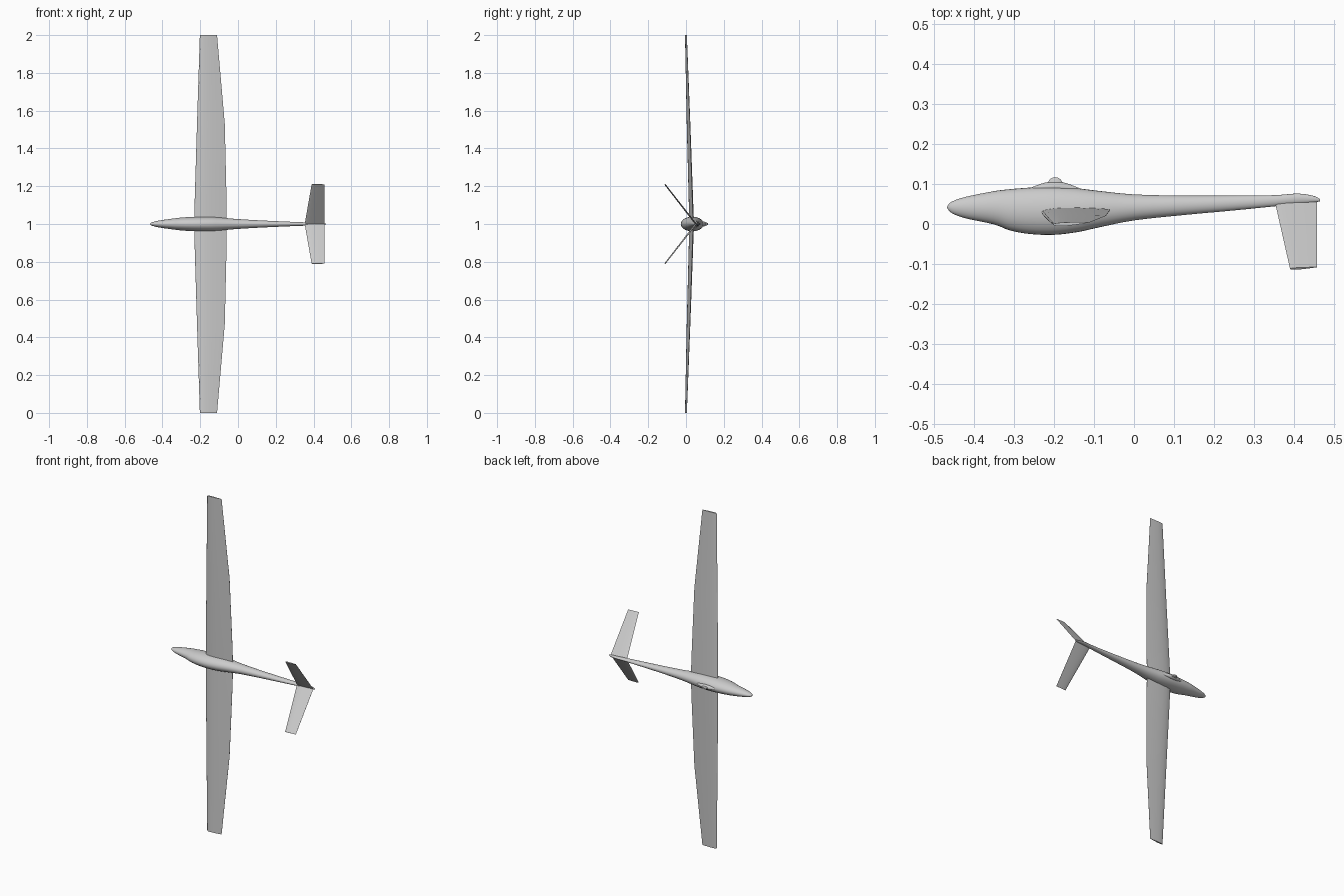
import bpy, bmesh, math

cube = bpy.data.objects.get("Cube")
if cube:
    bpy.data.objects.remove(cube, do_unlink=True)


def material(name, rgb):
    m = bpy.data.materials.new(name)
    m.use_nodes = True
    m.diffuse_color = (*rgb, 1)
    m.node_tree.nodes["Principled BSDF"].inputs["Base Color"].default_value = (*rgb, 1)
    return m


WHITE = material("glider white", (0.6, 0.6, 0.6))
MID = 1.0  # height of the symmetry plane


def loft(name, rings, angle=40):
    """Skin a list of equal closed rings and cap both ends."""
    bm = bmesh.new()
    rows = [[bm.verts.new(p) for p in ring] for ring in rings]
    n = len(rows[0])
    for a, b in zip(rows, rows[1:]):
        for i in range(n):
            j = (i + 1) % n
            bm.faces.new((a[i], a[j], b[j], b[i]))
    bm.faces.new(rows[0][::-1])
    bm.faces.new(rows[-1])
    bmesh.ops.recalc_face_normals(bm, faces=bm.faces)
    mesh = bpy.data.meshes.new(name)
    bm.to_mesh(mesh)
    bm.free()
    mesh.materials.append(WHITE)
    ob = bpy.data.objects.new(name, mesh)
    bpy.context.collection.objects.link(ob)
    bpy.ops.object.select_all(action="DESELECT")
    ob.select_set(True)
    bpy.context.view_layer.objects.active = ob
    bpy.ops.object.shade_smooth_by_angle(angle=math.radians(angle))
    return ob


def smooth(keys, steps=4):
    """Catmull-Rom interpolation through the key stations."""
    out = []
    for i in range(len(keys) - 1):
        p = [keys[max(0, min(len(keys) - 1, i + k))] for k in (-1, 0, 1, 2)]
        for s in range(steps):
            t = s / steps
            out.append([b + 0.5 * t * (c - a + t * (2*a - 5*b + 4*c - d + t * (3*(b - c) + d - a)))
                        for a, b, c, d in zip(*p)])
    return out + [list(keys[-1])]


def body(name, keys, sides=28):
    """Elliptical body from stations of x, back y, belly y, half width."""
    rings = []
    for x, back, belly, w in smooth(keys):
        mid, r = (back + belly) / 2, (belly - back) / 2
        angles = [2 * math.pi * i / sides for i in range(sides)]
        rings.append([(x, mid + r * math.cos(a), MID + w * math.sin(a)) for a in angles])
    return loft(name, rings)


# Fuselage: pointed nose, raised cockpit, slender tail boom
body("fuselage", [
    (-0.467, 0.040, 0.044, 0.002), (-0.455, 0.027, 0.056, 0.009),
    (-0.42, 0.014, 0.068, 0.018), (-0.35, -0.001, 0.082, 0.028),
    (-0.31, -0.016, 0.087, 0.033), (-0.26, -0.025, 0.091, 0.037),
    (-0.20, -0.027, 0.093, 0.039), (-0.14, -0.020, 0.089, 0.038),
    (-0.09, -0.009, 0.083, 0.034), (0.0, 0.009, 0.074, 0.026),
    (0.12, 0.022, 0.071, 0.019), (0.25, 0.034, 0.071, 0.013),
    (0.35, 0.044, 0.072, 0.009), (0.41, 0.050, 0.076, 0.007),
    (0.45, 0.054, 0.070, 0.005), (0.465, 0.057, 0.062, 0.002)])

# Wheel fairing and wheel under the belly
body("wheel_fairing", [
    (-0.26, 0.084, 0.090, 0.004), (-0.22, 0.080, 0.104, 0.012),
    (-0.18, 0.080, 0.105, 0.012), (-0.13, 0.080, 0.087, 0.004)], 16)
wheel_rings = []
for z, r in ((-0.007, 0.013), (-0.004, 0.019), (0.004, 0.019), (0.007, 0.013)):
    wheel_rings.append([(-0.197 + r * math.cos(a * math.pi / 12),
                         0.098 + r * math.sin(a * math.pi / 12), MID + z) for a in range(24)])
loft("wheel", wheel_rings)

# Aerofoil outline as (chord fraction, thickness fraction), upper then lower side
CHORD = (0.0, 0.02, 0.08, 0.2, 0.35, 0.55, 0.8, 1.0)


def thickness(c):
    return 2.97 * math.sqrt(c) - 1.26 * c - 3.52 * c**2 + 2.84 * c**3 - 1.01 * c**4


def aerofoil(lead, trail, thick, y_lead, y_trail, z, lean=(1, 0)):
    """Section ring, its thickness measured along the lean direction (y, z)."""
    outline = [(c, -0.62) for c in CHORD] + [(c, 0.38) for c in CHORD[-1:0:-1]]
    ring = []
    for c, side in outline:
        t = side * thick * max(thickness(c), 0.04)
        y = y_lead + (y_trail - y_lead) * c
        ring.append((lead + (trail - lead) * c, y + t * lean[0], z + t * lean[1]))
    return ring


# Wings, mirrored about the symmetry plane
WING = [(0.0, -0.232, -0.060, 0.024, 0.030, 0.038),
        (0.10, -0.230, -0.060, 0.023, 0.027, 0.035),
        (0.53, -0.217, -0.070, 0.018, 0.013, 0.021),
        (1.0, -0.202, -0.111, 0.009, -0.001, 0.004)]
for side, label in ((1, "upper"), (-1, "lower")):
    loft(label + "_wing", [aerofoil(le, te, th, yl, yt, MID + side * z)
                           for z, le, te, th, yl, yt in WING], 30)
    # V tail surfaces
    loft(label + "_tail_fin", [
        aerofoil(0.353, 0.458, 0.008, 0.052, 0.056, MID, (0.8, side * 0.6)),
        aerofoil(0.390, 0.457, 0.006, -0.112, -0.108, MID + side * 0.21, (0.8, side * 0.6))], 30)
